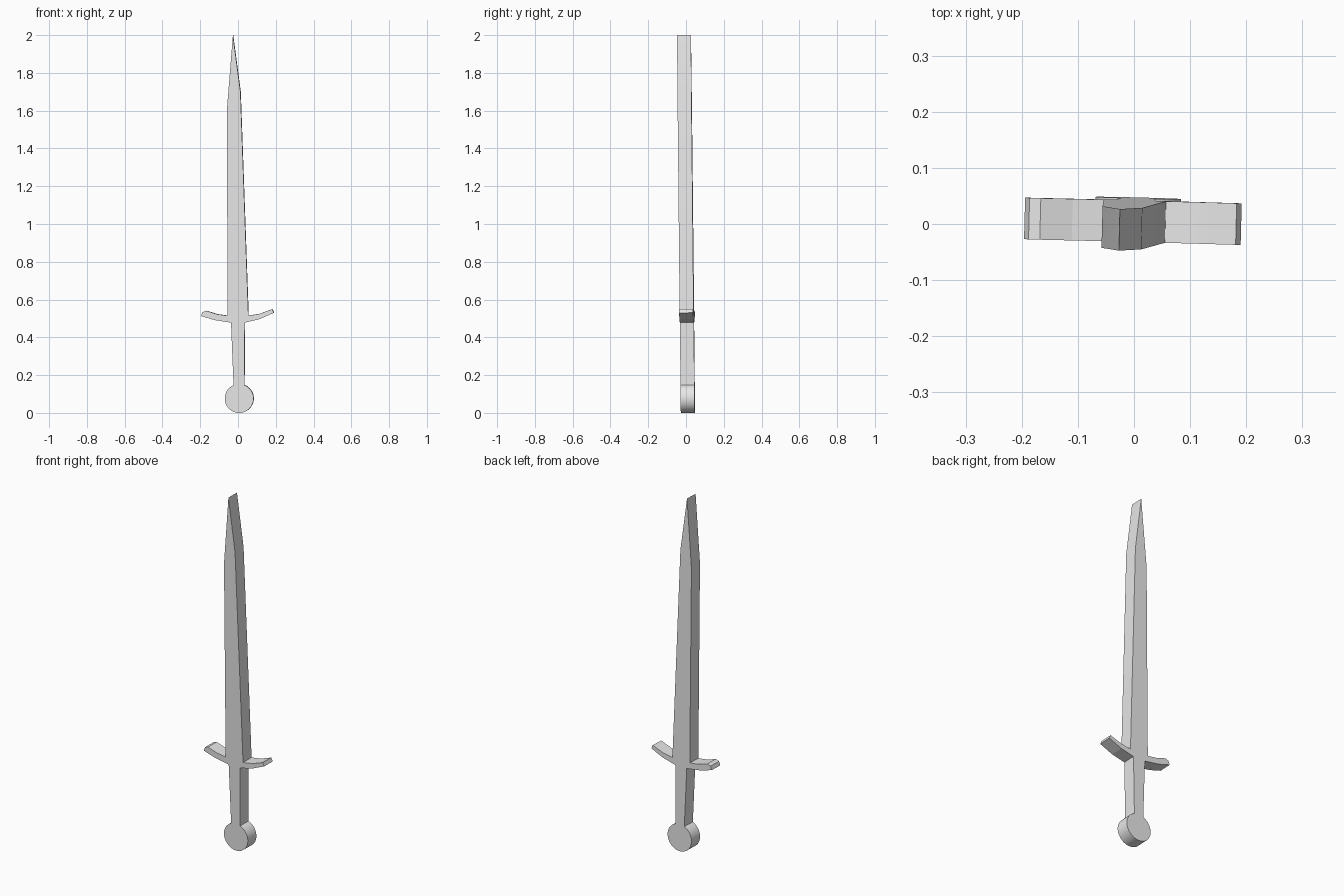
import bpy
import bmesh
from math import cos, sin, radians
from mathutils import Vector

cube = bpy.data.objects.get("Cube")
if cube:
    bpy.data.objects.remove(cube, do_unlink=True)

# One plain grey for the whole sword
grey = bpy.data.materials.new("light grey")
grey.use_nodes = True
colour = (0.8, 0.8, 0.8, 1)
grey.diffuse_color = colour
grey.node_tree.nodes["Principled BSDF"].inputs["Base Color"].default_value = colour

# Outline sections as (x, z), running around the sword
blade = [(-0.055, 0.515), (-0.057, 1.616), (-0.026, 2.0), (0.014, 1.70), (0.056, 0.515)]
guard_left = [(0.115, 0.525), (0.17, 0.545), (0.182, 0.55), (0.191, 0.53),
              (0.115, 0.497), (0.037, 0.478)]
guard_right = [(-0.036, 0.478), (-0.125, 0.492), (-0.195, 0.513), (-0.187, 0.534),
               (-0.167, 0.541), (-0.11, 0.523)]


# Round pommel, open at the top where the tapered grip meets it
def arc(cx, cz, radius, start, end, steps):
    angles = [radians(start + (end - start) * i / steps) for i in range(steps + 1)]
    return [(cx + radius * cos(a), cz + radius * sin(a)) for a in angles]


pommel = arc(0.007, 0.0765, 0.0763, 69, -247, 40)
outline = blade + guard_left + pommel + guard_right

# Extrude the outline along the normal of its slightly turned plane
normal = Vector((0.026, 1, 0.011)).normalized()
half = normal * 0.037
bm = bmesh.new()
front = [bm.verts.new(Vector((x, 0.0105 - 0.026 * x - 0.0108 * z, z)) - half)
         for x, z in outline]
face = bm.faces.new(front)
extruded = bmesh.ops.extrude_face_region(bm, geom=[face], use_keep_orig=True)
back = [v for v in extruded["geom"] if isinstance(v, bmesh.types.BMVert)]
bmesh.ops.translate(bm, verts=back, vec=half * 2)
bmesh.ops.recalc_face_normals(bm, faces=bm.faces[:])

mesh = bpy.data.meshes.new("sword")
bm.to_mesh(mesh)
bm.free()
mesh.materials.append(grey)
sword = bpy.data.objects.new("sword", mesh)
bpy.context.collection.objects.link(sword)

# Smooth the pommel rim, keep every other edge crisp
bpy.ops.object.select_all(action='DESELECT')
sword.select_set(True)
bpy.context.view_layer.objects.active = sword
bpy.ops.object.shade_smooth_by_angle(angle=radians(9))
